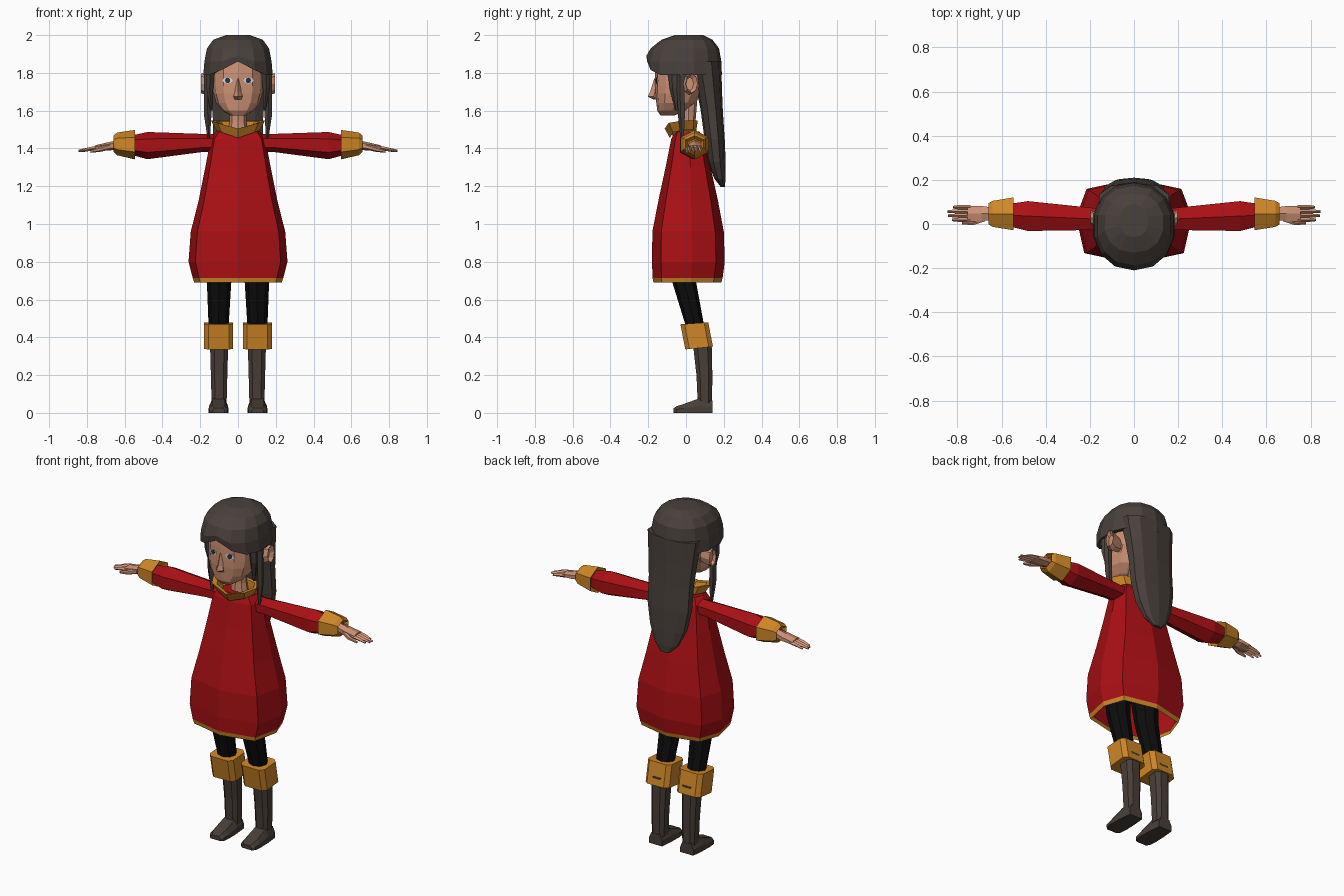
import bpy, bmesh, math
from mathutils import Vector as V


def mat(name, r, g, b):
    m = bpy.data.materials.new(name)
    m.diffuse_color = (r, g, b, 1)
    return m


RED = mat("red cloth", 0.40, 0.005, 0.007)
GOLD = mat("gold trim", 0.62, 0.24, 0.02)
HAIR = mat("dark hair", 0.066, 0.052, 0.044)
BOOT = mat("boot leather", 0.066, 0.048, 0.038)
BLACK = mat("black leggings", 0.004, 0.004, 0.004)
SKIN = mat("skin", 0.62, 0.29, 0.18)
WHITE = mat("eye white", 0.65, 0.68, 0.72)
IRIS = mat("eye dark", 0.02, 0.035, 0.05)


def spow(t, p):
    return math.copysign(abs(t) ** p, t) if abs(t) > 1e-6 else 0.0


def ring(c, u, v, n=8, p=1.0, phase=0.0):
    """Superellipse section around c with half-axes u and v."""
    out = []
    for i in range(n):
        a = 2 * math.pi * (i + phase) / n
        out.append(V(c) + V(u) * spow(math.cos(a), p) + V(v) * spow(math.sin(a), p))
    return out


def flat(z, hw, yf, yb, n=12, p=1.0, phase=0.0, x=0.0):
    """Horizontal section from front yf to back yb; first point at the front."""
    return ring((x, (yf + yb) / 2, z), (0, (yf - yb) / 2, 0), (hw, 0, 0), n, p, phase)


def across(x, y, z, ry, rz, n=6, p=1.0, phase=0.0):
    """Section across the arm, first point on top."""
    return ring((x, y, z), (0, 0, rz), (0, ry, 0), n, p, phase)


def loft(name, rings, mats, ends=(True, True), mirror=False, rule=None):
    bm = bmesh.new()
    vs = [[bm.verts.new(q) for q in r] for r in rings]
    n = len(vs[0])
    for a, b in zip(vs, vs[1:]):
        for i in range(n):
            bm.faces.new((a[i], a[(i + 1) % n], b[(i + 1) % n], b[i]))
    if ends[0]:
        bm.faces.new(vs[0])
    if ends[1]:
        bm.faces.new(vs[-1])
    bmesh.ops.recalc_face_normals(bm, faces=bm.faces)
    if rule:
        for f in bm.faces:
            f.material_index = rule(f.calc_center_median())
    me = bpy.data.meshes.new(name)
    bm.to_mesh(me)
    bm.free()
    for m in (mats if isinstance(mats, list) else [mats]):
        me.materials.append(m)
    ob = bpy.data.objects.new(name, me)
    bpy.context.collection.objects.link(ob)
    if mirror:
        ob.modifiers.new("mirror", "MIRROR").use_mirror_merge = False
    return ob


# Dress: eight-sided bell, open below, with a gold hem
HALF = [(0, -1), (0.86, -0.75), (1, 0.1), (0.82, 0.76), (0, 1)]
SECTION = HALF + [(-x, y) for x, y in HALF[3:0:-1]]


def dress_ring(z, hw, yf, yb):
    return [V((x * hw, (yf + yb) / 2 + y * (yb - yf) / 2, z)) for x, y in SECTION]


dress = [(0.71, 0.23, -0.165, 0.18), (0.69, 0.232, -0.172, 0.187), (0.715, 0.24, -0.177, 0.194),
         (0.80, 0.262, -0.18, 0.205), (0.96, 0.25, -0.178, 0.2), (1.13, 0.207, -0.145, 0.168),
         (1.30, 0.173, -0.108, 0.13), (1.45, 0.145, -0.078, 0.098), (1.49, 0.115, -0.06, 0.07)]
loft("dress", [dress_ring(*d) for d in dress], [RED, GOLD], (False, True),
     rule=lambda c: 1 if c.z < 0.72 else 0)

# Collar: flared band dipping to a point at the front
collar = []
for z, hw, yf, yb in [(1.485, 0.115, -0.085, 0.055), (1.535, 0.143, -0.113, 0.062),
                      (1.53, 0.115, -0.09, 0.05), (1.48, 0.09, -0.06, 0.045)]:
    r = flat(z, hw, yf, yb, 8, 0.8)
    r[0].z -= 0.03
    for i in (2, 3, 4, 5, 6):
        r[i].z += 0.012
    collar.append(r)
loft("collar", collar, GOLD, (False, False))

# Neck, head, nose and ears
loft("neck", [flat(1.44, 0.06, -0.03, 0.06, 8), flat(1.54, 0.045, -0.025, 0.05, 8),
              flat(1.66, 0.045, -0.03, 0.06, 8)], SKIN)
head = [(1.575, 0.04, -0.135, -0.06), (1.60, 0.082, -0.152, 0.0), (1.64, 0.115, -0.157, 0.05),
        (1.69, 0.13, -0.163, 0.08), (1.73, 0.135, -0.165, 0.11), (1.80, 0.135, -0.165, 0.12),
        (1.88, 0.135, -0.16, 0.12), (1.94, 0.09, -0.1, 0.08)]
loft("head", [flat(*h, 12, 0.8) for h in head], SKIN)
loft("nose", [flat(1.66, 0.018, -0.175, -0.14, 4), flat(1.675, 0.024, -0.203, -0.14, 4),
              flat(1.70, 0.016, -0.19, -0.14, 4), flat(1.77, 0.01, -0.168, -0.14, 4)], SKIN)
loft("ear", [across(0.12, 0.015, 1.735, 0.025, 0.04, 8), across(0.17, 0.018, 1.738, 0.036, 0.055, 8),
             across(0.197, 0.03, 1.745, 0.032, 0.052, 8), across(0.178, 0.02, 1.742, 0.02, 0.035, 8)],
     SKIN, mirror=True)


# Eyes: thin plates lying on the front facets of the face
def eye_plate(name, half_w, half_h, y0, y1, m):
    loft(name, [ring((0.055, y, 1.76), (half_w, half_w * 0.2, 0), (0, 0, half_h), 8)
                for y in (y0, y1)], m, mirror=True)


eye_plate("eye_white", 0.027, 0.016, -0.150, -0.156, WHITE)
eye_plate("eye_iris", 0.014, 0.015, -0.154, -0.158, IRIS)

# Hair cap with a parted fringe
cap = [(2.0, 0.065, -0.06, 0.09), (1.975, 0.135, -0.13, 0.14), (1.93, 0.168, -0.187, 0.175),
       (1.86, 0.182, -0.21, 0.187), (1.79, 0.188, -0.205, 0.19), (1.80, 0.15, -0.165, 0.15)]
rings = [flat(*c, 14, 0.9) for c in cap]
for r in rings[3:]:
    r[0].z += 0.03
for r in rings[4:]:
    r[0].z += 0.04
    for i in (1, 13):
        r[i].z += 0.025
loft("hair_cap", rings, HAIR, (True, False))

# Long hair down the back
tail = [(1.86, 0.165, 0.02, 0.187), (1.72, 0.15, 0.055, 0.19), (1.60, 0.14, 0.078, 0.195),
        (1.45, 0.138, 0.098, 0.205), (1.33, 0.115, 0.115, 0.21), (1.24, 0.075, 0.15, 0.21),
        (1.195, 0.03, 0.185, 0.205)]
loft("hair_back", [flat(*t, 10, 0.85) for t in tail], HAIR)


# Side locks
def lock(name, pts):
    loft(name, [flat(z, rx, y - ry, y + ry, 5, x=x) for x, y, z, rx, ry in pts], HAIR, mirror=True)


lock("front_lock", [(0.145, -0.065, 1.83, 0.025, 0.035), (0.15, -0.065, 1.72, 0.02, 0.022),
                    (0.14, -0.05, 1.60, 0.006, 0.008)])
lock("side_lock", [(0.155, -0.02, 1.83, 0.025, 0.035), (0.162, -0.025, 1.70, 0.02, 0.022),
                   (0.16, -0.022, 1.57, 0.02, 0.02), (0.155, -0.02, 1.455, 0.007, 0.01)])

# Sleeves and gold cuffs
loft("sleeve", [across(0.09, 0.02, 1.43, 0.055, 0.045), across(0.19, 0.023, 1.429, 0.058, 0.048),
                across(0.48, 0.036, 1.415, 0.078, 0.072), across(0.56, 0.04, 1.417, 0.06, 0.052)],
     RED, mirror=True)
loft("wrist_cuff", [across(0.56, 0.045, 1.42, 0.055, 0.05), across(0.545, 0.046, 1.42, 0.086, 0.078),
                    across(0.64, 0.046, 1.424, 0.068, 0.06), across(0.66, 0.046, 1.425, 0.055, 0.042),
                    across(0.64, 0.046, 1.42, 0.04, 0.03)], GOLD, mirror=True)

# Hands: palm, four fingers and a thumb
loft("palm", [across(0.63, 0.047, 1.42, 0.03, 0.025), across(0.69, 0.047, 1.41, 0.04, 0.022),
              across(0.755, 0.047, 1.403, 0.04, 0.014)], SKIN, mirror=True)
for i, tip in enumerate((0.825, 0.842, 0.845, 0.82)):
    y = 0.019 + i * 0.019
    loft("finger", [across(0.74, y, 1.404, 0.011, 0.012, 4, 0.6), across(0.79, y, 1.396, 0.01, 0.01, 4, 0.6),
                    across(tip, y, 1.387, 0.006, 0.006, 4, 0.6)], SKIN, mirror=True)
loft("thumb", [across(0.675, 0.025, 1.41, 0.015, 0.016), across(0.73, 0.005, 1.395, 0.012, 0.013),
               across(0.78, 0.004, 1.384, 0.006, 0.007)], SKIN, mirror=True)

# Leggings
loft("legging", [flat(1.0, 0.08, -0.12, 0.05, x=0.09, n=8), flat(0.7, 0.065, -0.075, 0.052, x=0.1, n=8),
                 flat(0.44, 0.052, 0.005, 0.1, x=0.103, n=8)], BLACK, mirror=True)

# Boots: gold top band, shaft and foot
band = [(0.475, 0.08, -0.032, 0.12), (0.342, 0.08, -0.006, 0.145)]
rings = [flat(*b, 8, 0.4, 0.5, x=0.103) for b in band]
for r, tilt in zip(rings, (0.07, 0.1)):
    for q in r:
        q.z += (q.y - 0.055) * tilt
loft("boot_band", rings, GOLD, mirror=True)
loft("boot_shaft", [flat(0.40, 0.052, 0.03, 0.138, 8, 0.7, 0.5, 0.1), flat(0.2, 0.046, 0.053, 0.142, 8, 0.7, 0.5, 0.1),
                    flat(0.05, 0.042, 0.06, 0.14, 8, 0.7, 0.5, 0.1)], BOOT, mirror=True)


def foot_ring(y, w, h):
    return [V((0.103 + x * w, y, z * h)) for x, z in
            [(-1, 0), (1, 0), (1, 0.5), (0.65, 1), (-0.65, 1), (-1, 0.5)]]


loft("boot_foot", [foot_ring(0.14, 0.043, 0.065), foot_ring(0.065, 0.05, 0.075), foot_ring(-0.01, 0.052, 0.048),
                   foot_ring(-0.05, 0.047, 0.035), foot_ring(-0.065, 0.032, 0.025)], BOOT, mirror=True)
